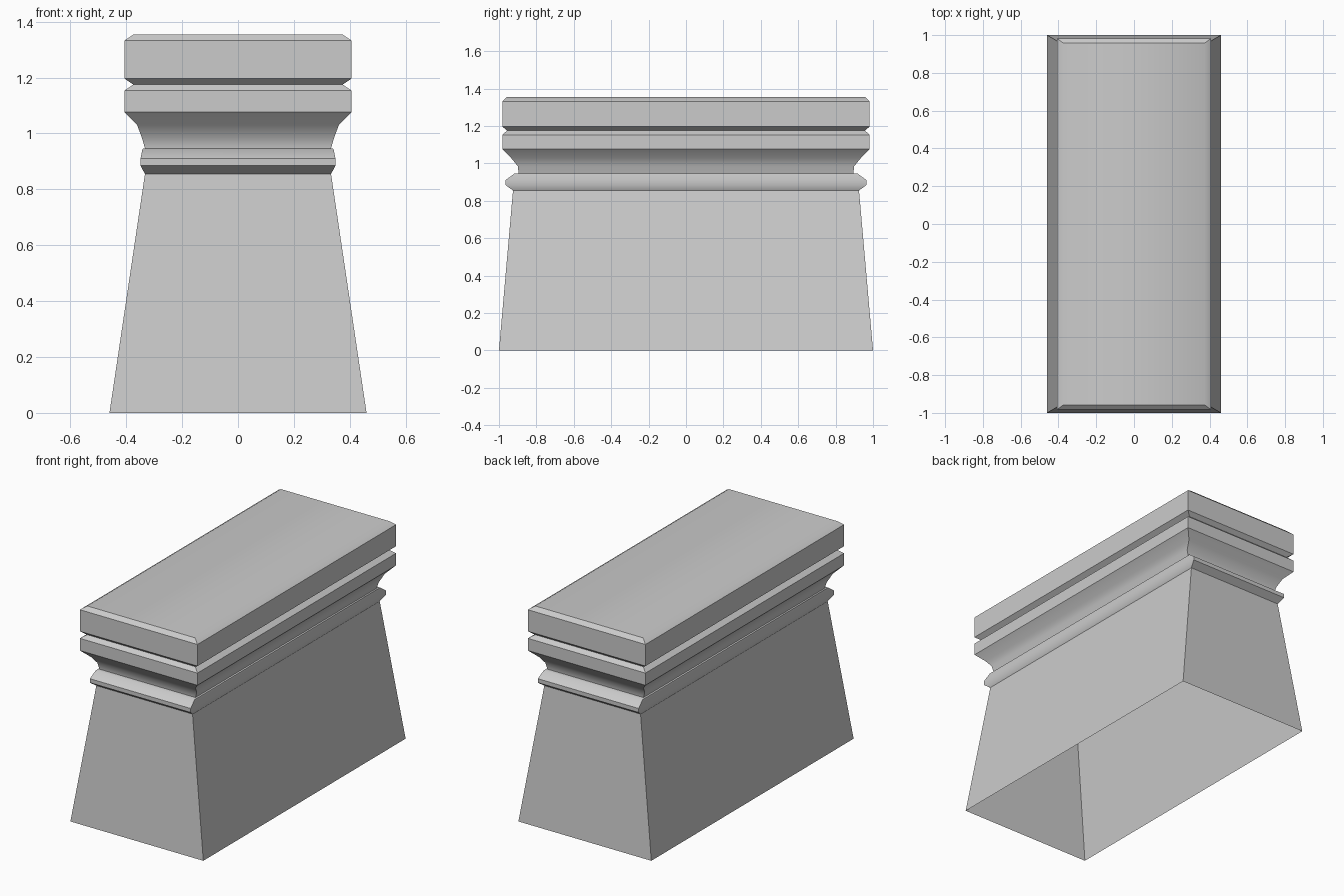
import bpy
import bmesh
from math import radians

cube = bpy.data.objects.get("Cube")
if cube:
    bpy.data.objects.remove(cube, do_unlink=True)

stone = bpy.data.materials.new("grey_stone")
stone.use_nodes = True
GREY = (0.6, 0.6, 0.6, 1.0)
stone.diffuse_color = GREY
stone.node_tree.nodes["Principled BSDF"].inputs["Base Color"].default_value = GREY


def loft(name, levels, closed_top=False):
    """Stack rectangular rings given as (half width, half depth, height)."""
    bm = bmesh.new()
    rings = [[bm.verts.new((sx * w, sy * d, z))
              for sx, sy in ((-1, -1), (1, -1), (1, 1), (-1, 1))]
             for w, d, z in levels]
    for low, high in zip(rings, rings[1:]):
        for i in range(4):
            j = (i + 1) % 4
            bm.faces.new((low[i], low[j], high[j], high[i]))
    if closed_top:
        bm.faces.new(rings[-1])
    mesh = bpy.data.meshes.new(name)
    bm.to_mesh(mesh)
    bm.free()
    mesh.materials.append(stone)
    obj = bpy.data.objects.new(name, mesh)
    bpy.context.collection.objects.link(obj)
    bpy.ops.object.select_all(action="DESELECT")
    obj.select_set(True)
    bpy.context.view_layer.objects.active = obj
    bpy.ops.object.shade_smooth_by_angle(angle=radians(40))
    return obj


# Tapered body, hollow and open underneath
loft("tapered_body", [(0.46, 1.0, 0), (0.333, 0.925, 0.855)])

# Rounded band with the small ledge above it
loft("neck_band", [(0.333, 0.925, 0.855), (0.349, 0.966, 0.885),
                   (0.349, 0.966, 0.91), (0.342, 0.918, 0.945),
                   (0.333, 0.895, 0.947)])

# Concave moulding flaring out to the cap
loft("cove", [(0.333, 0.895, 0.947), (0.344, 0.899, 0.985),
              (0.361, 0.936, 1.03), (0.407, 0.982, 1.077)])

# Cap slab with a V groove and a chamfered top
loft("cap", [(0.407, 0.982, 1.077), (0.407, 0.982, 1.153),
             (0.375, 0.957, 1.175), (0.407, 0.982, 1.197),
             (0.407, 0.982, 1.332), (0.373, 0.957, 1.355)], closed_top=True)
